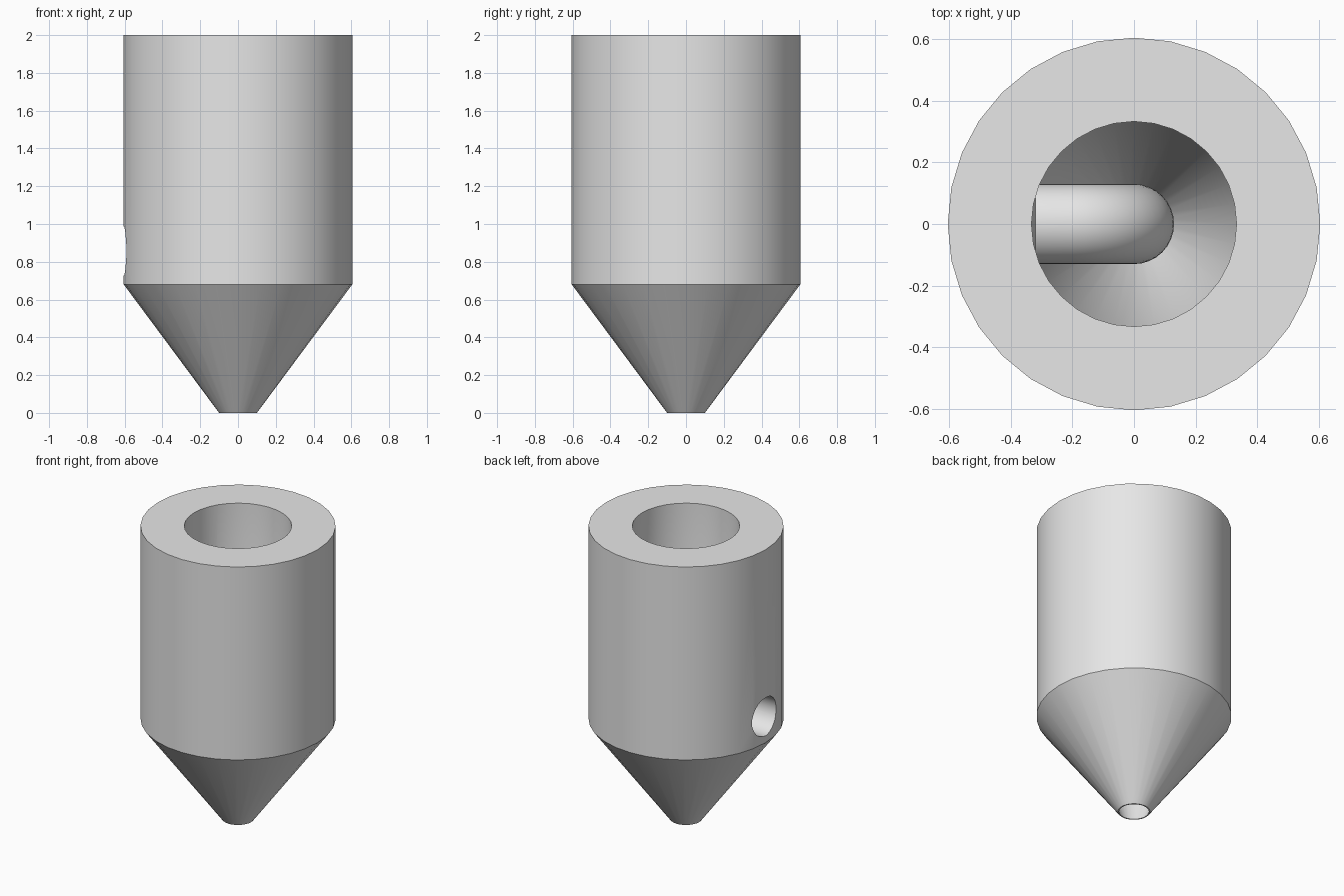
import bpy, bmesh, math
from mathutils import Vector, Matrix

default = bpy.data.objects.get("Cube")
if default:
    bpy.data.objects.remove(default, do_unlink=True)

SIDES = 32
BORE_R, BORE_Z, BEND = 0.13, 0.857, 0.2

grey = bpy.data.materials.new("plain_grey")
grey.use_nodes = True
grey.diffuse_color = (0.8, 0.8, 0.8, 1)
grey.node_tree.nodes["Principled BSDF"].inputs["Base Color"].default_value = grey.diffuse_color


def make_object(name, bm):
    mesh = bpy.data.meshes.new(name)
    bm.to_mesh(mesh)
    bm.free()
    mesh.materials.append(grey)
    obj = bpy.data.objects.new(name, mesh)
    bpy.context.collection.objects.link(obj)
    return obj


def skin(bm, rings, closed=False):
    """Bridge matching vertex rings with quads."""
    pairs = list(zip(rings, rings[1:]))
    if closed:
        pairs.append((rings[-1], rings[0]))
    for a, b in pairs:
        for i in range(SIDES):
            j = (i + 1) % SIDES
            bm.faces.new((a[i], a[j], b[j], b[i]))


def ring(bm, centre, u, v, radius):
    angles = [math.tau * i / SIDES for i in range(SIDES)]
    return [bm.verts.new(centre + radius * (math.cos(a) * u + math.sin(a) * v)) for a in angles]


def smooth(obj, degrees):
    bpy.ops.object.select_all(action='DESELECT')
    obj.select_set(True)
    bpy.context.view_layer.objects.active = obj
    bpy.ops.object.shade_smooth_by_angle(angle=math.radians(degrees))


X, Y, Z = Vector((1, 0, 0)), Vector((0, 1, 0)), Vector((0, 0, 1))

# Hollow body: outer cone and wall, flat rim, cavity narrowing to the open tip
bm = bmesh.new()
profile = [(0.1, 0), (0.605, 0.68), (0.605, 2), (0.333, 2), (0.333, 0.68), (0.092, 0)]
skin(bm, [ring(bm, Z * z, X, Y, r) for r, z in profile], closed=True)
bmesh.ops.recalc_face_normals(bm, faces=bm.faces)
body = make_object("nozzle_body", bm)

# Side bore through the wall
bm = bmesh.new()
bmesh.ops.create_cone(bm, cap_ends=True, segments=SIDES, radius1=BORE_R, radius2=BORE_R, depth=0.6,
                      matrix=Matrix.Translation((-0.5, 0, BORE_Z)) @ Matrix.Rotation(math.pi / 2, 4, 'Y'))
cutter = make_object("bore_cutter", bm)
cut = body.modifiers.new("side_bore", 'BOOLEAN')
cut.operation, cut.solver, cut.object = 'DIFFERENCE', 'EXACT', cutter
bpy.context.view_layer.objects.active = body
bpy.ops.object.modifier_apply(modifier=cut.name)
bpy.data.objects.remove(cutter, do_unlink=True)
smooth(body, 25)

# Elbow tube from the bore to the centre line, then down towards the tip
path = [(Vector((-0.32, 0, BORE_Z)), 0)]
for k in range(13):
    t = math.pi / 2 * k / 12
    path.append((Vector((-BEND + BEND * math.sin(t), 0, BORE_Z - BEND + BEND * math.cos(t))), t))
path.append((Vector((0, 0, 0.13)), math.pi / 2))
bm = bmesh.new()
skin(bm, [ring(bm, p, Y, Vector((math.sin(t), 0, math.cos(t))), BORE_R) for p, t in path])
bmesh.ops.recalc_face_normals(bm, faces=bm.faces)
smooth(make_object("inner_elbow_tube", bm), 30)
